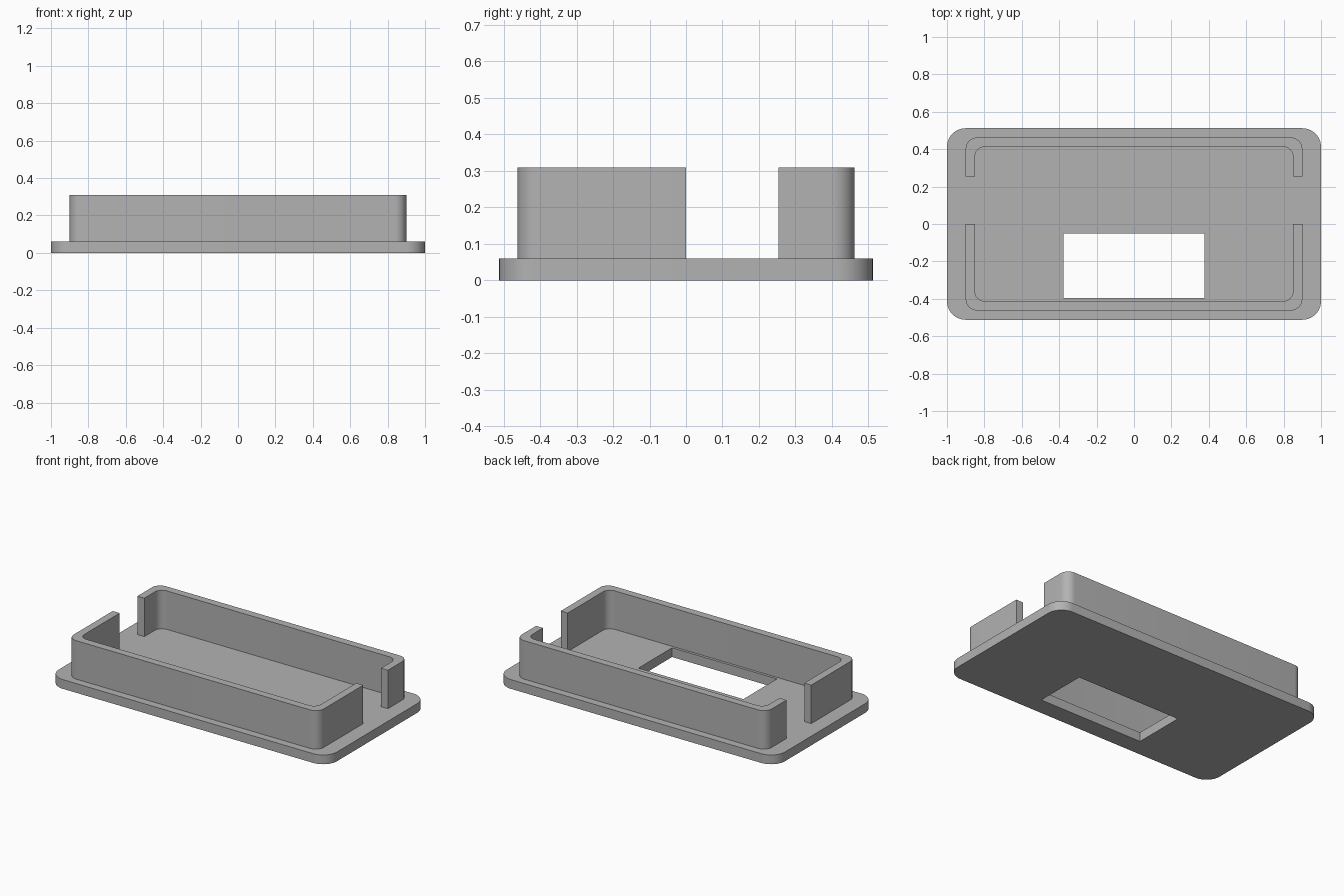
import bpy
import bmesh
from math import pi, sin, cos, radians

cube = bpy.data.objects.get("Cube")
if cube:
    bpy.data.objects.remove(cube, do_unlink=True)

GREY = (0.45, 0.45, 0.45, 1)
grey = bpy.data.materials.new("light_grey")
grey.use_nodes = True
grey.diffuse_color = GREY
grey.node_tree.nodes["Principled BSDF"].inputs["Base Color"].default_value = GREY

PLATE_TOP, WALL_TOP = 0.06, 0.31


def arc(cx, cy, r, start, steps=10):
    """Quarter circle, counter-clockwise from the start angle."""
    angles = [start + pi / 2 * i / steps for i in range(steps + 1)]
    return [(cx + r * cos(a), cy + r * sin(a)) for a in angles]


def rounded_rectangle(hx, hy, r):
    x, y = hx - r, hy - r
    return (arc(x, y, r, 0) + arc(-x, y, r, pi / 2)
            + arc(-x, -y, r, pi) + arc(x, -y, r, 1.5 * pi))


def extrude_outline(name, loops, z0, z1):
    """Fill closed outlines (inner ones become holes) and raise them."""
    bm = bmesh.new()
    for loop in loops:
        verts = [bm.verts.new((x, y, z0)) for x, y in loop]
        for a, b in zip(verts, verts[1:] + verts[:1]):
            bm.edges.new((a, b))
    bmesh.ops.triangle_fill(bm, edges=bm.edges[:], use_beauty=True)
    raised = bmesh.ops.extrude_face_region(
        bm, geom=bm.faces[:], use_keep_orig=True)["geom"]
    top = [v for v in raised if isinstance(v, bmesh.types.BMVert)]
    bmesh.ops.translate(bm, verts=top, vec=(0, 0, z1 - z0))
    bmesh.ops.dissolve_limit(bm, angle_limit=radians(1),
                             verts=bm.verts[:], edges=bm.edges[:])
    bmesh.ops.recalc_face_normals(bm, faces=bm.faces[:])
    mesh = bpy.data.meshes.new(name)
    bm.to_mesh(mesh)
    bm.free()
    mesh.materials.append(grey)
    obj = bpy.data.objects.new(name, mesh)
    bpy.context.collection.objects.link(obj)
    bpy.ops.object.select_all(action='DESELECT')
    obj.select_set(True)
    bpy.context.view_layer.objects.active = obj
    bpy.ops.object.shade_smooth_by_angle(angle=radians(30))
    return obj


def u_wall(side, end):
    """U-shaped wall outline: side is +1 back or -1 front, end is where it stops."""
    def bend(hx, hy, r):
        x, y = hx - r, hy - r
        return [(hx, abs(end))] + arc(x, y, r, 0) + arc(-x, y, r, pi / 2) + [(-hx, abs(end))]
    outline = bend(0.9, 0.462, 0.06) + bend(0.85, 0.412, 0.05)[::-1]
    return [(x, side * y) for x, y in outline]


# Base plate with rectangular window
window = [(-0.377, -0.395), (0.377, -0.395), (0.377, -0.05), (-0.377, -0.05)]
extrude_outline("base_plate", [rounded_rectangle(1, 0.512, 0.1), window], 0, PLATE_TOP)

# Upright walls, with a gap between them on both sides
extrude_outline("front_wall", [u_wall(-1, 0)], PLATE_TOP, WALL_TOP)
extrude_outline("back_wall", [u_wall(1, 0.253)], PLATE_TOP, WALL_TOP)
